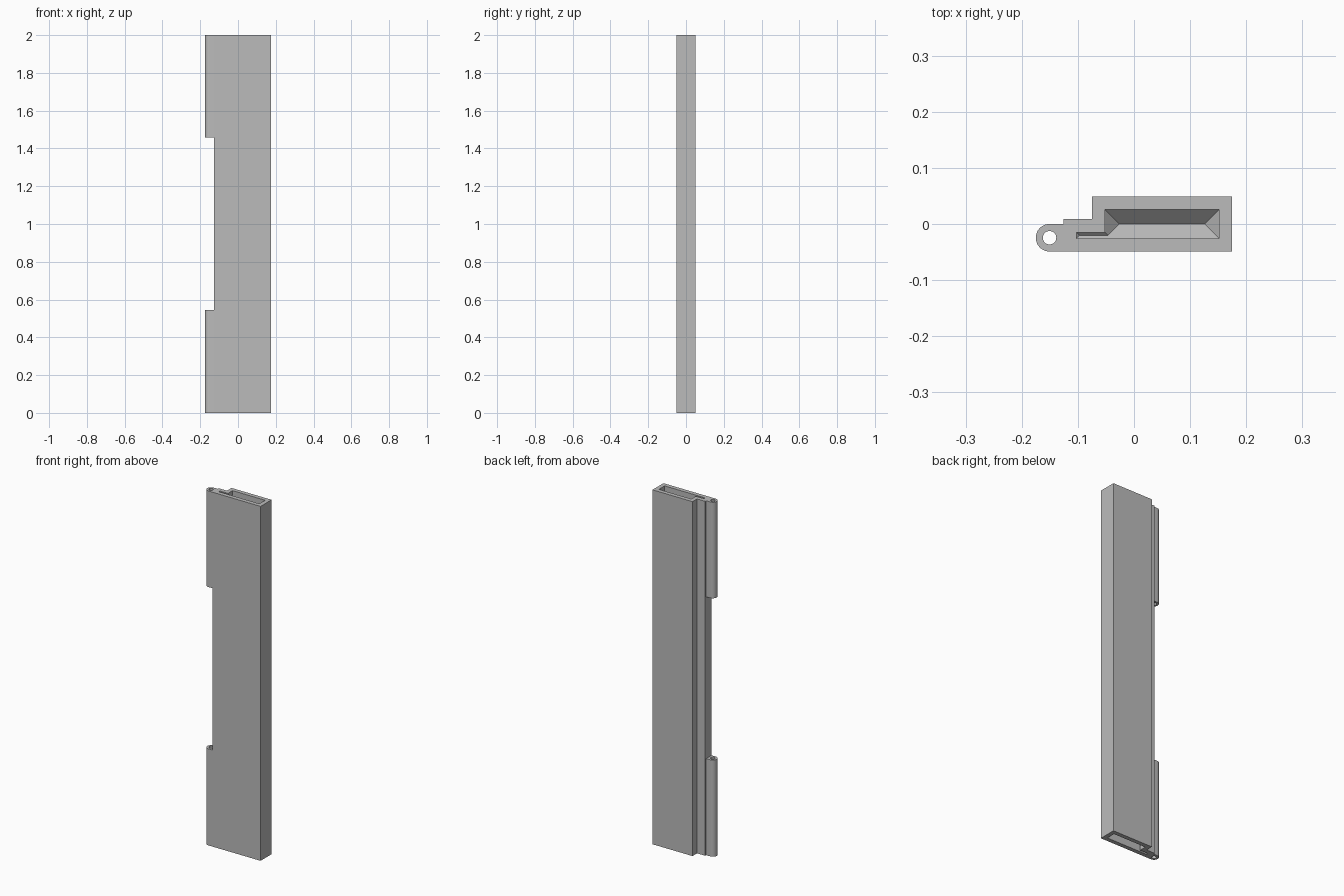
import bpy
import bmesh
from math import sin, cos, pi

if "Cube" in bpy.data.objects:
    bpy.data.objects.remove(bpy.data.objects["Cube"], do_unlink=True)

HEIGHT, FRONT, BACK = 2.0, -0.049, 0.049
WALL = 0.0235            # thickness around the end pockets
POCKET = 0.96            # straight depth of each end pocket
FLANGE_X, FLANGE_Y = -0.126, 0.0086
NOTCH = (0.545, 1.458)   # gap between the two hinge barrels

grey = bpy.data.materials.new("plain_grey")
grey.use_nodes = True
grey.diffuse_color = (0.5, 0.5, 0.5, 1)
grey.node_tree.nodes["Principled BSDF"].inputs["Base Color"].default_value = (0.5, 0.5, 0.5, 1)


def ring(bm, points, z):
    """Closed loop of vertices at height z."""
    return [bm.verts.new((x, y, z)) for x, y in points]


def walls(bm, a, b):
    """Quads between two matching loops."""
    for i in range(len(a)):
        j = (i + 1) % len(a)
        bm.faces.new((a[i], a[j], b[j], b[i]))


def end_cap(bm, *loops):
    """Flat cap filled between an outer loop and its hole."""
    edges = []
    for loop in loops:
        for i, v in enumerate(loop):
            w = loop[(i + 1) % len(loop)]
            edges.append(bm.edges.get((v, w)) or bm.edges.new((v, w)))
    bmesh.ops.triangle_fill(bm, edges=edges, use_beauty=True, use_dissolve=False)


def finish(bm, name):
    bmesh.ops.recalc_face_normals(bm, faces=bm.faces)
    mesh = bpy.data.meshes.new(name)
    bm.to_mesh(mesh)
    bm.free()
    mesh.materials.append(grey)
    obj = bpy.data.objects.new(name, mesh)
    bpy.context.collection.objects.link(obj)
    bpy.ops.object.select_all(action="DESELECT")
    obj.select_set(True)
    bpy.context.view_layer.objects.active = obj
    bpy.ops.object.shade_smooth_by_angle(angle=pi / 6)
    return obj


# Panel: stepped outline with a pocket in each end
outline = [(FLANGE_X, FRONT), (0.175, FRONT), (0.175, BACK),
           (-0.075, BACK), (-0.075, FLANGE_Y), (FLANGE_X, FLANGE_Y)]
x0, x1, x2 = FLANGE_X + WALL, -0.075 + WALL, 0.175 - WALL
y0, y1, y2 = FRONT + WALL, FLANGE_Y - WALL, BACK - WALL
opening = [(x0, y0), (x2, y0), (x2, y2), (x1, y2), (x1, y1), (x0, y1)]
slot_half, main_half = (y1 - y0) / 2, (y2 - y0) / 2
ridge = [(x0 + slot_half, slot_half), (x1 + slot_half, slot_half),
         (x1 + main_half, main_half), (x2 - main_half, main_half)]

bm = bmesh.new()
ends = []
for z, inward in ((0, 1), (HEIGHT, -1)):
    outer = ring(bm, outline, z)
    mouth = ring(bm, opening, z)
    p = ring(bm, opening, z + inward * POCKET)
    walls(bm, mouth, p)
    end_cap(bm, outer, mouth)
    # Pocket floor: 45 degree slopes meeting in a ridge
    s = [bm.verts.new((x, y0 + d, z + inward * (POCKET + d))) for x, d in ridge]
    for face in ((p[0], p[1], s[3], s[2], s[1], s[0]), (p[1], p[2], s[3]),
                 (p[2], p[3], s[2], s[3]), (p[3], p[4], s[1], s[2]),
                 (p[4], p[5], s[0], s[1]), (p[5], p[0], s[0])):
        bm.faces.new(face)
    ends.append(outer)
walls(bm, *ends)
finish(bm, "panel")

# Hinge barrels: rounded tabs with a pin hole
RADIUS, HOLE, CX = 0.0245, 0.012, -0.1505
CY = FRONT + RADIUS
tab = [(FLANGE_X, CY + RADIUS)]
tab += [(CX + RADIUS * cos(a), CY + RADIUS * sin(a))
        for a in (pi / 2 + pi * i / 24 for i in range(25))]
tab += [(FLANGE_X, FRONT)]
pin = [(CX + HOLE * cos(a), CY + HOLE * sin(a))
       for a in (2 * pi * i / 32 for i in range(32))]
for name, low, high in (("lower_hinge_barrel", 0, NOTCH[0]),
                        ("upper_hinge_barrel", NOTCH[1], HEIGHT)):
    bm = bmesh.new()
    outer = [ring(bm, tab, z) for z in (low, high)]
    inner = [ring(bm, pin, z) for z in (low, high)]
    walls(bm, *outer)
    walls(bm, *inner)
    for i in range(2):
        end_cap(bm, outer[i], inner[i])
    finish(bm, name)
